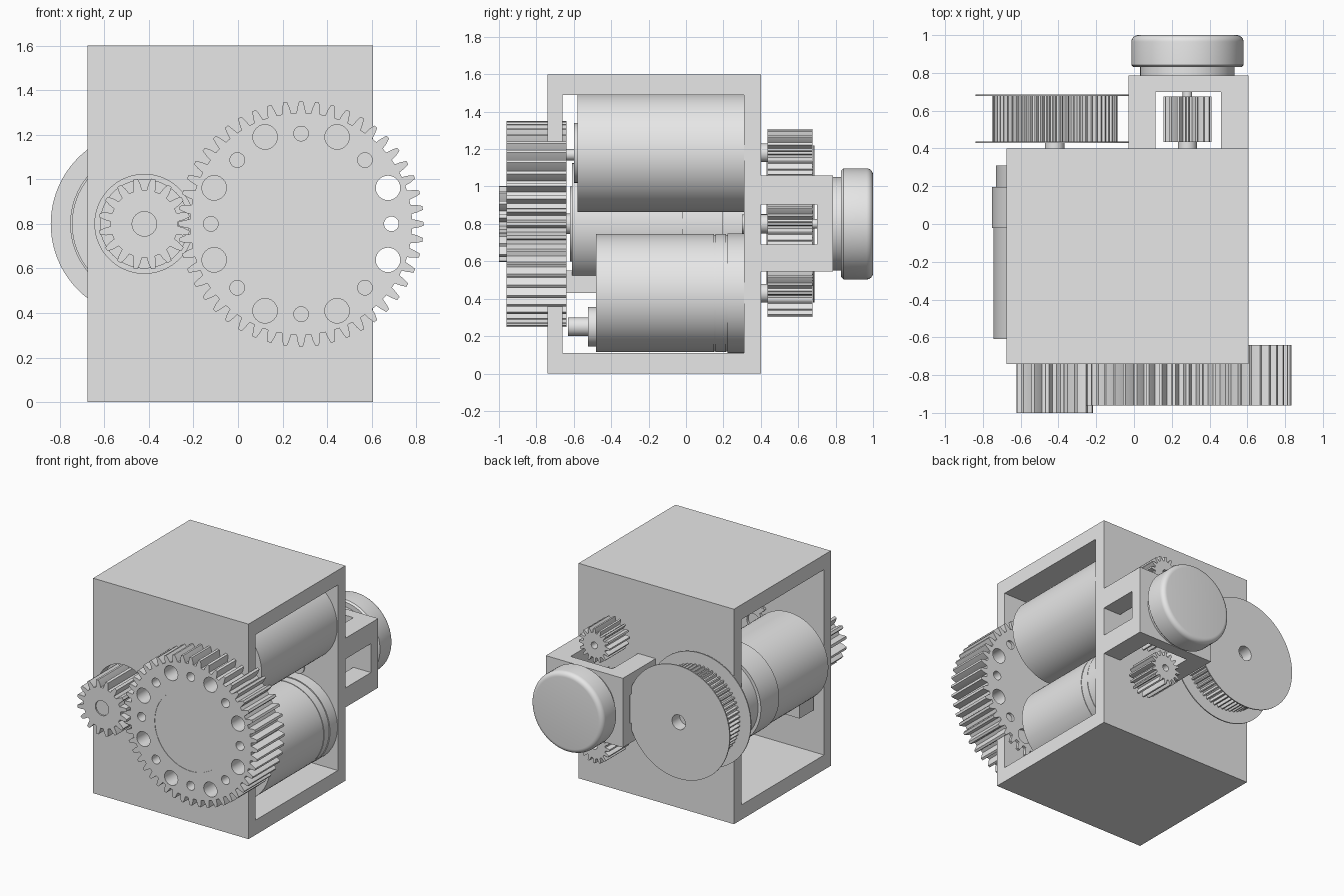
import bpy, bmesh, math
from math import sin, cos, pi, tau

if "Cube" in bpy.data.objects:
    bpy.data.objects.remove(bpy.data.objects["Cube"])

grey = bpy.data.materials.new("plain_grey")
grey.diffuse_color = (0.8, 0.8, 0.8, 1)
grey.use_nodes = True
grey.node_tree.nodes["Principled BSDF"].inputs["Base Color"].default_value = grey.diffuse_color


def add(name, mesh, smooth=True):
    ob = bpy.data.objects.new(name, mesh)
    bpy.context.collection.objects.link(ob)
    mesh.materials.clear()
    mesh.materials.append(grey)
    if smooth:
        mesh.shade_smooth()
        mesh.set_sharp_from_angle(angle=math.radians(25))
    return ob


def box(name, x0, x1, y0, y1, z0, z1):
    bm = bmesh.new()
    bmesh.ops.create_cube(bm, size=1)
    for v in bm.verts:
        v.co = ((x0 + x1) / 2 + v.co.x * (x1 - x0),
                (y0 + y1) / 2 + v.co.y * (y1 - y0),
                (z0 + z1) / 2 + v.co.z * (z1 - z0))
    me = bpy.data.meshes.new(name)
    bm.to_mesh(me)
    bm.free()
    return add(name, me, False)


def lathe(name, x, z, profile, n=72):
    """Closed turned part along y from (radius, y) points."""
    bm = bmesh.new()
    rings = [[bm.verts.new((x + r * cos(tau * i / n), y, z + r * sin(tau * i / n)))
              for i in range(n)] for r, y in profile]
    for a, b in zip(rings, rings[1:]):
        for i in range(n):
            j = (i + 1) % n
            bm.faces.new((a[i], a[j], b[j], b[i]))
    bm.faces.new(rings[0])
    bm.faces.new(rings[-1])
    bmesh.ops.recalc_face_normals(bm, faces=bm.faces)
    me = bpy.data.meshes.new(name)
    bm.to_mesh(me)
    bm.free()
    return add(name, me)


def circle(r, cx=0, cy=0, n=32):
    return [(cx + r * cos(tau * i / n), cy + r * sin(tau * i / n)) for i in range(n)]


def teeth(count, root, tip, phase=0):
    """Gear outline with tapered teeth."""
    mid = (root + tip) / 2
    pts = []
    for i in range(count):
        for f, r in ((-.32, root), (-.24, mid), (-.12, tip),
                     (.12, tip), (.24, mid), (.32, root)):
            a = tau * (i + f + phase) / count
            pts.append((r * cos(a), r * sin(a)))
    return pts


def plate(name, x, z, y0, y1, outlines):
    """Filled outline with holes, extruded along y."""
    cu = bpy.data.curves.new(name, 'CURVE')
    cu.dimensions = '2D'
    cu.fill_mode = 'BOTH'
    cu.extrude = (y1 - y0) / 2
    for pts in outlines:
        sp = cu.splines.new('POLY')
        sp.points.add(len(pts) - 1)
        for p, (px, pz) in zip(sp.points, pts):
            p.co = (px, pz, 0, 1)
        sp.use_cyclic_u = True
    tmp = bpy.data.objects.new(name + "_curve", cu)
    bpy.context.collection.objects.link(tmp)
    dg = bpy.context.evaluated_depsgraph_get()
    me = bpy.data.meshes.new_from_object(tmp.evaluated_get(dg))
    bpy.data.objects.remove(tmp)
    ob = add(name, me)
    ob.location = (x, (y0 + y1) / 2, z)
    ob.rotation_euler = (pi / 2, 0, 0)
    return ob


def cut(ob, *cutters):
    bpy.context.view_layer.objects.active = ob
    for c in cutters:
        m = ob.modifiers.new("cut", 'BOOLEAN')
        m.operation = 'DIFFERENCE'
        m.solver = 'EXACT'
        m.object = c
        bpy.ops.object.modifier_apply(modifier=m.name)
        bpy.data.objects.remove(c)


GX, LX, MZ = 0.283, -0.42, 0.80   # right axis, left axis, middle height

# Housing, open from side to side, with a hole for the drive motor
housing = box("housing", -0.675, 0.605, -0.74, 0.40, 0, 1.6)
cut(housing, box("window", -1, 1, -0.66, 0.31, 0.11, 1.49),
    lathe("motor_hole", LX, MZ, [(0.222, -0.8), (0.222, -0.6)]))

# Sensor bracket with crossing slots
bracket = box("sensor_bracket", -0.03, 0.605, 0.40, 0.785, 0.545, 1.06)
cut(bracket, box("slot_v", 0.115, 0.46, 0.39, 0.70, 0.4, 1.2),
    box("slot_h", -0.2, 0.8, 0.39, 0.70, 0.69, 0.905))

# Sensor cap with neck and rounded rim
rim = [(0.262 + 0.035 * sin(t), 0.965 + 0.035 * cos(t))
       for t in [pi / 2 * (1 - i / 6) for i in range(7)]]
lathe("sensor_cap", GX, MZ, [(0.25, 0.78), (0.25, 0.83), (0.285, 0.83), (0.297, 0.842)] + rim)

# Large output gear with a ring of alternating holes
holes = []
for k in range(16):
    a = k * pi / 8
    r, d = (0.055, 0.422) if k % 2 else (0.033, 0.405)
    holes.append(circle(r, d * cos(a), d * sin(a), 24))
plate("output_gear", GX, MZ, -0.96, -0.64,
      [teeth(48, 0.498, 0.55), circle(0.297, n=72)] + holes)
lathe("output_hub", GX, MZ, [(0.297, -0.957), (0.265, -0.935), (0.265, -0.934), (0.297, -0.64)])

# Drive pinion and its shaft
plate("drive_pinion", LX, MZ, -1.0, -0.66, [teeth(16, 0.152, 0.205, .5), circle(0.055)])
lathe("drive_shaft", LX, MZ, [(0.055, -0.99), (0.055, -0.55)], 32)

# Drive motor on the left, with end cap and screw hole plug
lathe("drive_motor", LX, MZ, [(0.2, -0.62), (0.2, -0.61), (0.325, -0.61), (0.325, -0.02),
                              (0.333, -0.02), (0.333, 0.195), (0.31, 0.195), (0.31, 0.31)])
box("motor_support", -0.60, -0.25, -0.64, -0.48, 0.43, 0.55)

# Upper and lower motors on the right
lathe("upper_motor", GX, 1.18, [(0.16, -0.60), (0.16, -0.58), (0.317, -0.58), (0.317, 0.31)])
lathe("upper_motor_shaft", GX, 1.17, [(0.03, -0.66), (0.03, -0.58)], 32)
lathe("lower_motor", GX, 0.43, [(0.316, -0.48), (0.316, 0.15), (0.312, 0.15), (0.312, 0.157),
                                (0.316, 0.157), (0.316, 0.215), (0.312, 0.215),
                                (0.312, 0.222), (0.319, 0.222), (0.319, 0.31)])
lathe("lower_motor_boss", GX, 0.25, [(0.105, -0.525), (0.105, -0.48)], 40)
lathe("lower_motor_shaft", GX, 0.25, [(0.05, -0.63), (0.05, -0.52)], 32)

# Three small gears on the back, with shafts
for name, z, end in (("upper", 1.18, 0.6), ("sensor", MZ, 0.72), ("lower", 0.43, 0.6)):
    plate(name + "_back_gear", GX, z, 0.435, 0.675,
          [teeth(16, 0.092, 0.127), circle(0.025, n=20)])
    lathe(name + "_back_shaft", GX, z, [(0.05, 0.30), (0.05, 0.436), (0.025, 0.436), (0.025, end)], 32)

# Belt pulley with thin flanges
plate("pulley_drum", LX, MZ, 0.435, 0.68, [teeth(60, 0.312, 0.333), circle(0.055)])
for name, y in (("inner", 0.43), ("outer", 0.678)):
    plate("pulley_flange_" + name, LX, MZ, y, y + 0.008, [circle(0.42, n=96), circle(0.055)])
lathe("pulley_shaft", LX, MZ, [(0.052, 0.30), (0.052, 0.60)], 32)
